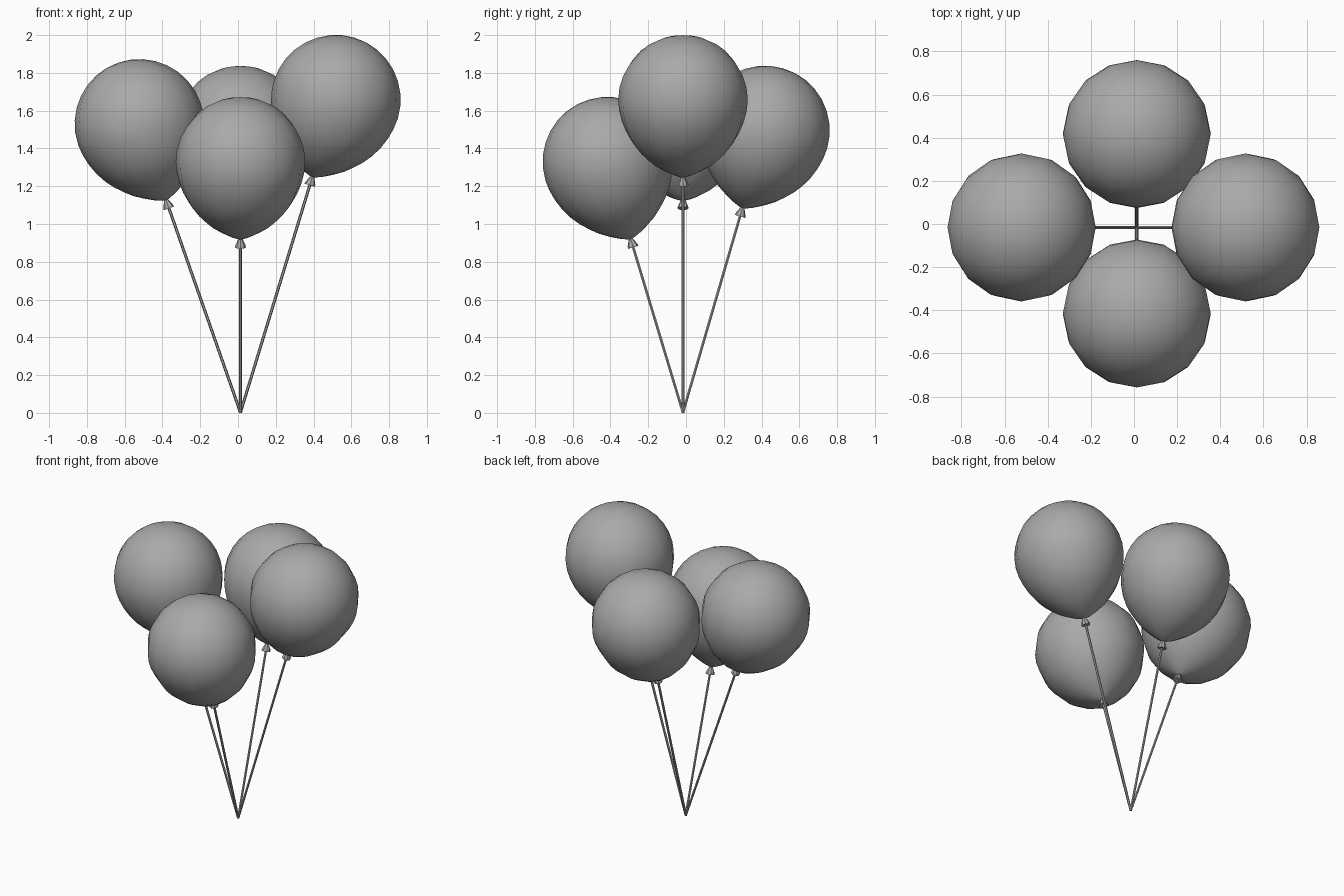
import bpy
import bmesh
import math
from mathutils import Vector

cube = bpy.data.objects.get("Cube")
if cube:
    bpy.data.objects.remove(cube, do_unlink=True)

grey = bpy.data.materials.new("plain grey")
grey.use_nodes = True
grey.diffuse_color = (0.4, 0.4, 0.4, 1)
grey.node_tree.nodes["Principled BSDF"].inputs["Base Color"].default_value = (0.4, 0.4, 0.4, 1)


def lathe(name, profile, sides, origin, axis, smooth):
    """Turn (radius, height) points around an axis that leaves the origin."""
    bm = bmesh.new()
    rings = []
    for r, h in profile:
        ring = []
        for i in range(sides):
            a = math.tau * i / sides
            ring.append(bm.verts.new((r * math.cos(a), r * math.sin(a), h)))
        rings.append(ring)
    for low, high in zip(rings, rings[1:]):
        for i in range(sides):
            j = (i + 1) % sides
            bm.faces.new((low[i], low[j], high[j], high[i]))
    bm.faces.new(rings[0][::-1])
    bm.faces.new(rings[-1])
    # Close zero-radius poles to single points
    bmesh.ops.remove_doubles(bm, verts=bm.verts, dist=0.00001)
    bmesh.ops.recalc_face_normals(bm, faces=bm.faces)
    for f in bm.faces:
        f.smooth = smooth
    mesh = bpy.data.meshes.new(name)
    bm.to_mesh(mesh)
    bm.free()
    mesh.materials.append(grey)
    obj = bpy.data.objects.new(name, mesh)
    bpy.context.collection.objects.link(obj)
    obj.location = origin
    obj.rotation_mode = 'QUATERNION'
    obj.rotation_quaternion = Vector((0, 0, 1)).rotation_difference(axis)
    return obj


RADIUS = 0.343
TIP = 1.25 * RADIUS
KNOT = 0.045

# Balloon outline: teardrop below, half sphere above
outline = [(0, -1.25), (0.05, -1.24), (0.17, -1.19), (0.3, -1.12), (0.45, -1.025),
           (0.57, -0.92), (0.69, -0.8), (0.79, -0.67), (0.88, -0.51),
           (0.945, -0.34), (0.985, -0.17)]
outline += [(math.cos(a), math.sin(a)) for a in (math.pi / 2 * i / 8 for i in range(9))]
outline = [(r * RADIUS, h * RADIUS) for r, h in outline]

# All strings meet at one point on the ground
gather = Vector((0.013, -0.016, 0.002))
balloons = {
    "front": (0.013, -0.416, 1.33),
    "back": (0.013, 0.418, 1.495),
    "right": (-0.522, -0.016, 1.53),
    "left": (0.518, -0.016, 1.658),
}

for side, place in balloons.items():
    centre = Vector(place)
    axis = (centre - gather).normalized()
    tip = (centre - gather).length - TIP
    lathe(side + "_balloon", outline, 16, centre, axis, True)
    lathe(side + "_knot", [(0.029, 0), (0.027, 0.012), (0.009, KNOT + 0.006)], 8,
          gather + axis * (tip - KNOT), axis, False)
    lathe(side + "_string", [(0.008, 0), (0.008, tip - 0.02)], 6, gather, axis, False)
